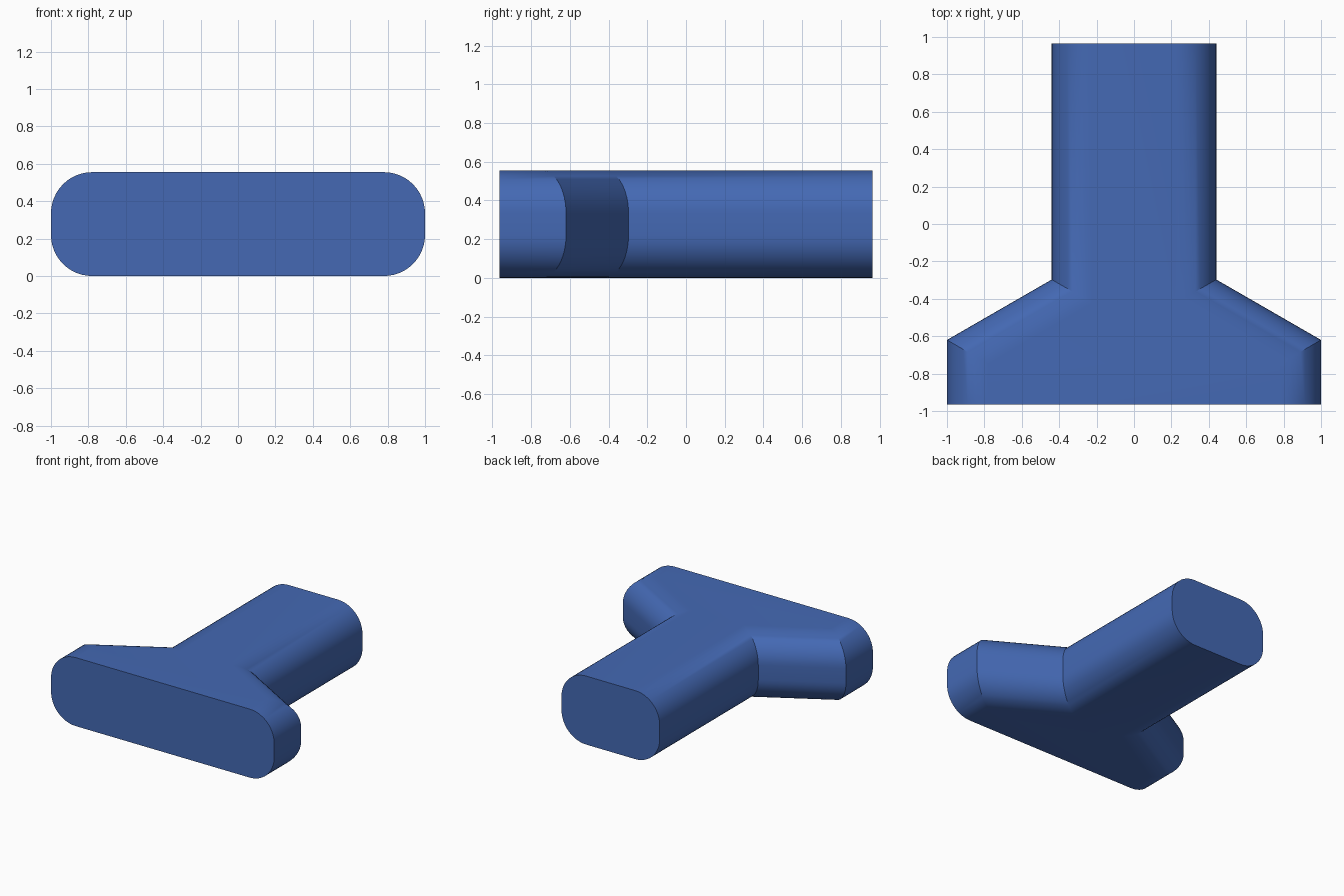
import bpy, bmesh, math

if "Cube" in bpy.data.objects:
    bpy.data.objects.remove(bpy.data.objects["Cube"])

H = 0.555          # body height
R = 0.22           # edge rounding radius
SEG = 12           # segments per rounded quarter
T = math.tan(math.radians(30))  # mitre slope where walls turn by 60 degrees

# (half width, y, mitre) at each station from front to back
STATIONS = [(1.0, -0.965, 0), (1.0, -0.62, T), (0.44, -0.297, T), (0.44, 0.965, 0)]

# Rounded side profile as (inset, z), bottom to top
lower = [(R - R * math.sin(a), R - R * math.cos(a))
         for a in (math.pi / 2 * i / SEG for i in range(SEG + 1))]
profile = lower + [(d, H - z) for d, z in reversed(lower)]

# Loft the closed cross-section through the stations
bm = bmesh.new()
rings = []
for w, y, m in STATIONS:
    right = [bm.verts.new((w - d, y - m * d, z)) for d, z in profile]
    left = [bm.verts.new((d - w, y - m * d, z)) for d, z in reversed(profile)]
    rings.append(right + left)
n = len(rings[0])
for a, b in zip(rings, rings[1:]):
    for i in range(n):
        j = (i + 1) % n
        bm.faces.new((a[i], a[j], b[j], b[i]))

# Flat front and back ends
bm.faces.new(rings[0])
bm.faces.new(rings[-1][::-1])
bmesh.ops.recalc_face_normals(bm, faces=bm.faces[:])

mesh = bpy.data.meshes.new("tee_body")
bm.to_mesh(mesh)
bm.free()
body = bpy.data.objects.new("tee_body", mesh)
bpy.context.collection.objects.link(body)

blue = bpy.data.materials.new("blue")
blue.diffuse_color = (0.058, 0.141, 0.456, 1)
blue.use_nodes = True
blue.node_tree.nodes["Principled BSDF"].inputs["Base Color"].default_value = blue.diffuse_color
mesh.materials.append(blue)

# Smooth rounding with sharp end rims and mitre creases
bpy.context.view_layer.objects.active = body
body.select_set(True)
bpy.ops.object.shade_smooth_by_angle(angle=math.radians(30))
